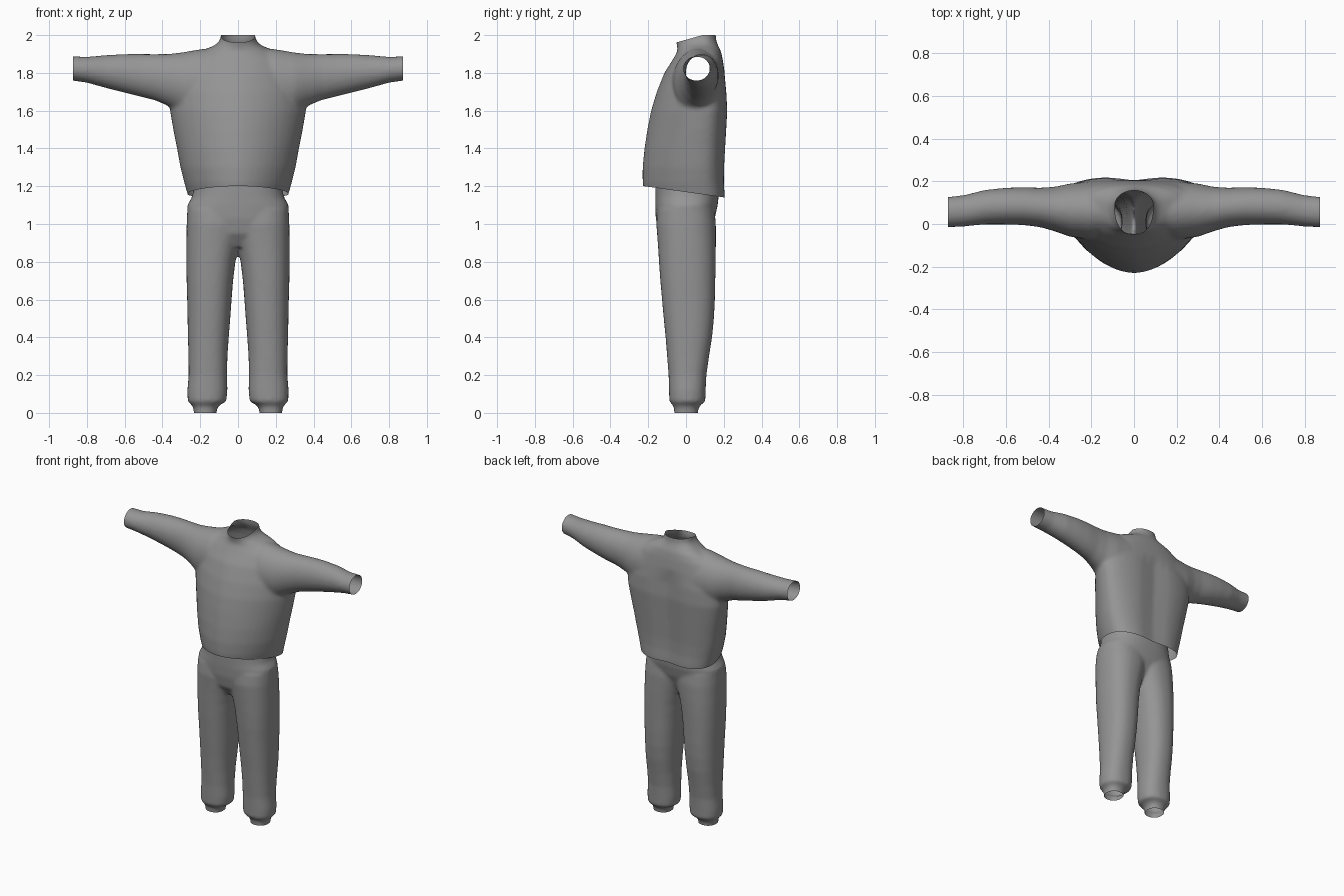
import bpy
import bmesh
from math import cos, sin, pi, exp, copysign
from mathutils import Vector

SIDES = 48

old = bpy.data.objects.get("Cube")
if old:
    bpy.data.objects.remove(old)

fabric = bpy.data.materials.new("grey fabric")
fabric.use_nodes = True
grey = (0.3, 0.3, 0.3, 1)
fabric.diffuse_color = grey
fabric.node_tree.nodes["Principled BSDF"].inputs["Base Color"].default_value = grey


def power(value, exponent):
    return copysign(abs(value) ** (2 / exponent), value)


def section(a0, a1, b0, b1, low=2.0, high=2.0, middle=0.5):
    """Rounded outline inside a box, with its own fullness on the low and high b side."""
    centre = b0 + (b1 - b0) * middle
    points = []
    for i in range(SIDES):
        angle = 2 * pi * i / SIDES
        s, c = sin(angle), cos(angle)
        fullness = high if s > 0 else low
        a = (a0 + a1) / 2 + (a1 - a0) / 2 * power(c, fullness)
        reach = b1 - centre if s > 0 else centre - b0
        points.append((a, centre + reach * power(s, fullness)))
    return points


def loft(bm, rings):
    """Closed skin over a list of rings of points."""
    loops = [[bm.verts.new(p) for p in ring] for ring in rings]
    for lower, upper in zip(loops, loops[1:]):
        for i in range(SIDES):
            j = (i + 1) % SIDES
            bm.faces.new((lower[i], lower[j], upper[j], upper[i]))
    bm.faces.new(loops[0][::-1])
    bm.faces.new(loops[-1])


def garment(name, bm, openings, rounds):
    """Fuse the lofts into one soft skin, then slice off the ends to open it."""
    bmesh.ops.recalc_face_normals(bm, faces=bm.faces[:])
    mesh = bpy.data.meshes.new(name)
    bm.to_mesh(mesh)
    bm.free()
    obj = bpy.data.objects.new(name, mesh)
    bpy.context.collection.objects.link(obj)
    remesh = obj.modifiers.new("fuse", "REMESH")
    remesh.mode = "VOXEL"
    remesh.voxel_size = 0.011
    soften = obj.modifiers.new("soften", "SMOOTH")
    soften.factor = 0.5
    soften.iterations = rounds
    bpy.context.view_layer.objects.active = obj
    obj.select_set(True)
    for modifier in ("fuse", "soften"):
        bpy.ops.object.modifier_apply(modifier=modifier)

    bm = bmesh.new()
    bm.from_mesh(obj.data)
    for point, normal in openings:
        bmesh.ops.bisect_plane(bm, geom=bm.verts[:] + bm.edges[:] + bm.faces[:],
                               plane_co=point, plane_no=normal, clear_outer=True)
    for face in bm.faces:
        face.smooth = True
    bm.to_mesh(obj.data)
    bm.free()
    obj.data.materials.clear()
    obj.data.materials.append(fabric)
    obj.select_set(False)
    return obj


# Sweater body: height, half width, front, back, front fullness, back fullness
body = [
    (1.08, 0.245, -0.21, 0.21, 1.8, 2.6),
    (1.15, 0.265, -0.22, 0.215, 1.8, 2.6),
    (1.22, 0.285, -0.23, 0.21, 1.8, 2.6),
    (1.3, 0.305, -0.23, 0.21, 1.8, 2.6),
    (1.4, 0.323, -0.22, 0.215, 1.8, 2.6),
    (1.5, 0.343, -0.205, 0.22, 1.75, 2.6),
    (1.6, 0.36, -0.185, 0.225, 1.75, 2.6),
    (1.7, 0.36, -0.155, 0.22, 1.75, 2.5),
    (1.8, 0.33, -0.115, 0.205, 1.8, 2.4),
    (1.87, 0.27, -0.07, 0.195, 2, 2.2),
    (1.915, 0.2, -0.045, 0.185, 2, 2),
    (1.945, 0.125, -0.047, 0.17, 2, 2),
    (1.97, 0.096, -0.055, 0.16, 2, 2),
    (2.04, 0.083, -0.065, 0.155, 2, 2),
]
sweater = bmesh.new()
rings = []
for z, half, front, back, low, high in body:
    furrow = 0.02 if z < 1.8 else 0
    ring = []
    for x, y in section(-half, half, front, back, low, high, 0.68):
        if y > 0.1:
            y -= furrow * exp(-(x / 0.09) ** 2)
        ring.append((x, y, z))
    rings.append(ring)
loft(sweater, rings)

# Sleeves, one span from cuff to cuff: x, front, back, bottom, top
arm = [
    (0.1, -0.06, 0.19, 1.55, 1.935),
    (0.2, -0.075, 0.2, 1.55, 1.925),
    (0.3, -0.06, 0.19, 1.58, 1.908),
    (0.37, -0.035, 0.175, 1.625, 1.9),
    (0.44, -0.015, 0.17, 1.655, 1.9),
    (0.52, -0.005, 0.173, 1.675, 1.9),
    (0.6, -0.002, 0.17, 1.695, 1.9),
    (0.7, -0.002, 0.16, 1.72, 1.894),
    (0.8, -0.012, 0.135, 1.748, 1.885),
    (0.92, -0.018, 0.122, 1.765, 1.89),
]
span = [(-x, *box) for x, *box in reversed(arm)] + arm
loft(sweater, [[(x, y, z) for y, z in section(*box)] for x, *box in span])

garment("sweater", sweater, [
    (Vector((0.873, 0, 0)), Vector((1, 0, 0))),
    (Vector((-0.873, 0, 0)), Vector((-1, 0, 0))),
    (Vector((0, -0.22, 1.2)), Vector((0, -0.14, -1))),
    (Vector((0, -0.055, 1.96)), Vector((0, -0.28, 1))),
    (Vector((0, 0, 2)), Vector((0, 0, 1))),
], 8)

# Trouser legs: height, inner side, outer side, front, back
leg = [
    (-0.05, 0.118, 0.23, -0.06, 0.06),
    (0.02, 0.112, 0.235, -0.063, 0.065),
    (0.04, 0.1, 0.243, -0.068, 0.075),
    (0.06, 0.062, 0.266, -0.088, 0.102),
    (0.12, 0.056, 0.268, -0.09, 0.104),
    (0.2, 0.058, 0.261, -0.092, 0.108),
    (0.3, 0.056, 0.262, -0.1, 0.122),
    (0.4, 0.049, 0.265, -0.108, 0.138),
    (0.5, 0.041, 0.267, -0.118, 0.148),
    (0.6, 0.034, 0.269, -0.127, 0.153),
    (0.7, 0.026, 0.272, -0.136, 0.155),
    (0.8, 0.014, 0.273, -0.143, 0.157),
    (0.88, -0.004, 0.273, -0.148, 0.158),
    (1, -0.04, 0.272, -0.157, 0.158),
    (1.08, -0.06, 0.268, -0.15, 0.15),
]
trousers = bmesh.new()
for side in (-1, 1):
    loft(trousers, [[(side * x, y, z) for x, y in section(*box, 2.3, 2.3)]
                    for z, *box in leg])

# Hips and waist: height, half width, front, back
hips = [
    (0.88, 0.2, -0.1, 0.08),
    (0.95, 0.262, -0.145, 0.12),
    (1.03, 0.27, -0.16, 0.152),
    (1.1, 0.268, -0.163, 0.168),
    (1.14, 0.245, -0.163, 0.172),
    (1.18, 0.235, -0.163, 0.175),
    (1.3, 0.23, -0.16, 0.175),
]
loft(trousers, [[(x, y, z) for x, y in section(-half, half, front, back, 2.4, 2.4)]
                for z, half, front, back in hips])

garment("trousers", trousers, [
    (Vector((0, 0, 0)), Vector((0, 0, -1))),
    (Vector((0, 0, 1.22)), Vector((0, 0, 1))),
], 5)
